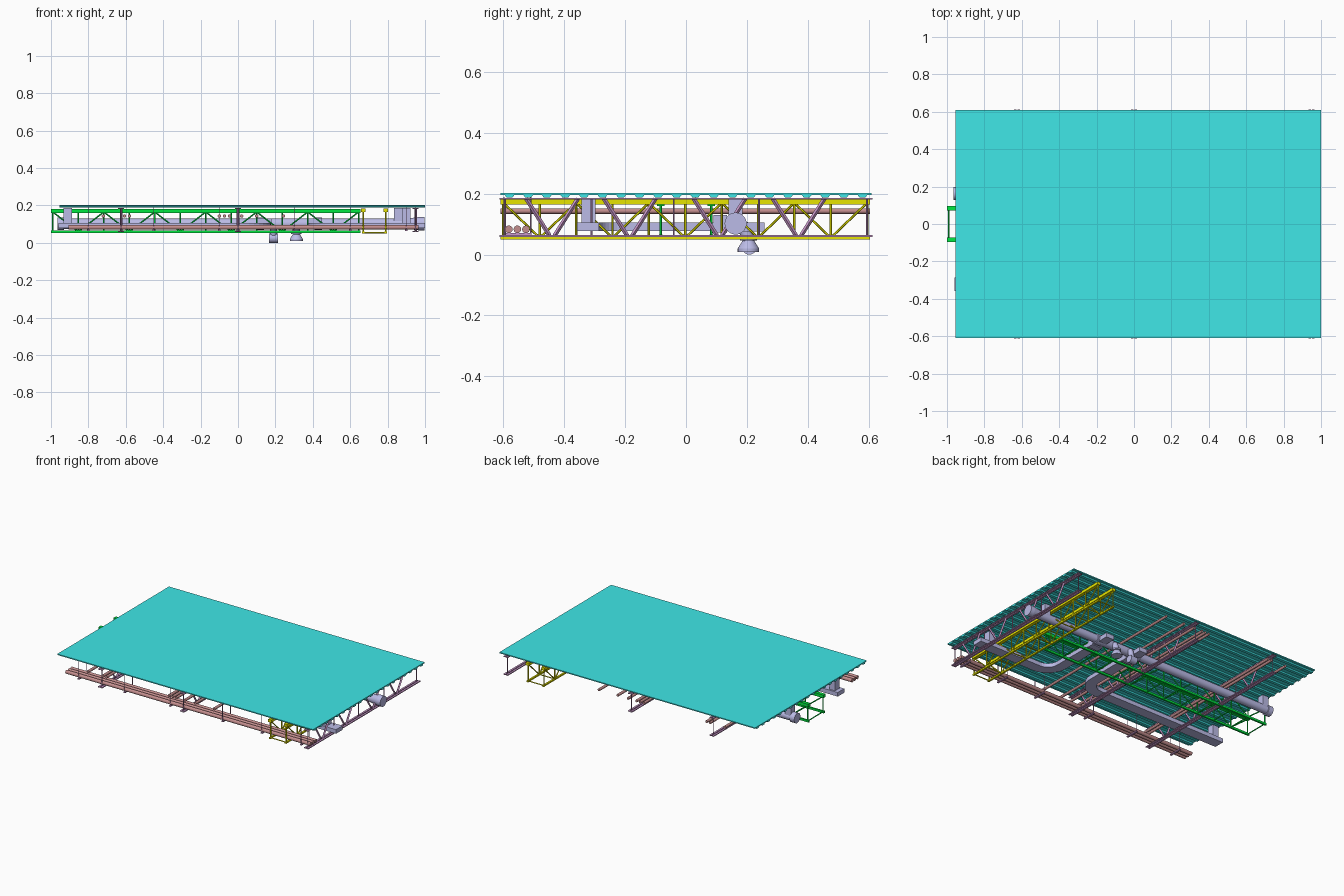
import bpy, bmesh, math
from mathutils import Vector, Matrix

if "Cube" in bpy.data.objects:
    bpy.data.objects.remove(bpy.data.objects["Cube"])

COL = {"deck": (0.05, 0.8, 0.8, 1), "duct": (0.5, 0.5, 0.8, 1), "pipe": (0.55, 0.27, 0.27, 1),
       "joist": (0.6, 0.32, 0.6, 1), "yellow": (0.8, 0.78, 0.0, 1), "green": (0.0, 0.8, 0.05, 1)}
MATS = {}
for k, c in COL.items():
    MATS[k] = bpy.data.materials.new(k + "_paint")
    MATS[k].diffuse_color = c


def finish(bm, name, mat, smooth=False):
    bmesh.ops.recalc_face_normals(bm, faces=bm.faces)
    me = bpy.data.meshes.new(name)
    bm.to_mesh(me)
    bm.free()
    me.materials.append(MATS[mat])
    ob = bpy.data.objects.new(name, me)
    bpy.context.collection.objects.link(ob)
    if smooth:
        bpy.ops.object.select_all(action='DESELECT')
        ob.select_set(True)
        bpy.context.view_layer.objects.active = ob
        bpy.ops.object.shade_smooth_by_angle(angle=math.radians(35))
    return ob


def box(bm, x0, x1, y0, y1, z0, z1):
    m = Matrix.Translation(((x0 + x1) / 2, (y0 + y1) / 2, (z0 + z1) / 2))
    bmesh.ops.create_cube(bm, size=1, matrix=m @ Matrix.Diagonal((x1 - x0, y1 - y0, z1 - z0, 1)))


def rod(bm, a, b, r, r2=None, n=16):
    a, b = Vector(a), Vector(b)
    d = b - a
    m = Matrix.Translation((a + b) / 2) @ d.to_track_quat('Z', 'Y').to_matrix().to_4x4()
    bmesh.ops.create_cone(bm, cap_ends=True, segments=n, radius1=r,
                          radius2=r if r2 is None else r2, depth=d.length, matrix=m)


def sweep(bm, path, w, z0, z1):
    """Rectangular duct swept along a flat path, with mitred corners."""
    pts = [Vector(p) for p in path]
    rings = []
    for i, p in enumerate(pts):
        d0 = (p - pts[max(i - 1, 0)]).normalized()
        d1 = (pts[min(i + 1, len(pts) - 1)] - p).normalized()
        t = (d0 + d1).normalized()
        ref = d0 if d0.length else d1
        n = Vector((-t.y, t.x)) * (w / 2 / max(t.dot(ref), 0.3))
        rings.append([bm.verts.new((p.x + s * n.x, p.y + s * n.y, z))
                      for s, z in ((1, z0), (-1, z0), (-1, z1), (1, z1))])
    for a, b in zip(rings, rings[1:]):
        for k in range(4):
            bm.faces.new((a[k], a[(k + 1) % 4], b[(k + 1) % 4], b[k]))
    bm.faces.new(rings[0])
    bm.faces.new(rings[-1])


# corrugated roof deck: rib profile in y, extruded along x
bm = bmesh.new()
prof = [(-0.61, 0.203), (-0.61, 0.196)]
for i in range(20):
    y = -0.5795 + i * 0.061
    prof += [(y - 0.016, 0.196), (y - 0.010, 0.188), (y + 0.010, 0.188), (y + 0.016, 0.196)]
prof += [(0.61, 0.196), (0.61, 0.203)]
f = bm.faces.new([bm.verts.new((-0.955, y, z)) for y, z in prof])
ext = bmesh.ops.extrude_face_region(bm, geom=[f])
bmesh.ops.translate(bm, vec=(1.955, 0, 0), verts=[v for v in ext["geom"] if isinstance(v, bmesh.types.BMVert)])
finish(bm, "roof_deck", "deck")

# joists: angle chords with W shaped webs
for j, x in enumerate((0.95, 0.0, -0.625)):
    bm = bmesh.new()
    for s in (-1, 1):
        xa, xb = sorted((x + s * 0.003, x + s * 0.016))
        box(bm, xa, xb, -0.613, 0.613, 0.181, 0.186)
        box(bm, xa, xb, -0.613, 0.613, 0.058, 0.064)
    for y in (-0.44, -0.185, 0.11, 0.37):
        for s in (-1, 1):
            rod(bm, (x, y + s * 0.008, 0.062), (x, y + s * 0.085, 0.184), 0.007, n=4)
    for y in (-0.595, -0.31, -0.04, 0.24, 0.595):
        rod(bm, (x, y, 0.06), (x, y, 0.184), 0.003, n=6)
    finish(bm, "joist_%d" % (j + 1), "joist")


def box_truss(name, mat, axis, rows, lo, hi, panels, top, bot):
    """Twin row truss; axis 0 runs along x, axis 1 runs along y."""
    bm = bmesh.new()
    P = (lambda u, v, z: (u, v, z)) if axis == 0 else (lambda u, v, z: (v, u, z))

    def chord(v, hw, z0, z1):
        a, b = P(lo, v - hw, z0), P(hi, v + hw, z1)
        box(bm, a[0], b[0], a[1], b[1], z0, z1)
    for v in rows:
        chord(v, 0.012, *top)
        chord(v, 0.006, *bot)
    step = (hi - lo - 0.02) / panels
    zt, zb = top[0] + 0.005, (bot[0] + bot[1]) / 2
    for i in range(panels + 1):
        u = lo + 0.01 + i * step
        for v in rows:
            rod(bm, P(u, v, zb), P(u, v, zt), 0.004, n=6)
            if i < panels:
                za, zc = (zt, zb) if i % 2 == 0 else (zb, zt)
                rod(bm, P(u, v, za), P(u + step, v, zc), 0.004, n=6)
        rod(bm, P(u, rows[0], zb), P(u, rows[1], zb), 0.004, n=6)
    finish(bm, name, mat)


box_truss("long_truss", "green", 0, (-0.083, 0.083), -1.0, 0.655, 12, (0.16, 0.181), (0.052, 0.066))
box_truss("cross_truss", "yellow", 1, (0.67, 0.79), -0.61, 0.605, 10, (0.165, 0.184), (0.05, 0.06))

# long pipe bundle on the front side, with hangers
bm = bmesh.new()
for y in (-0.582, -0.554, -0.526):
    rod(bm, (-0.905, y, 0.083), (0.965, y, 0.083), 0.0125)
finish(bm, "front_pipe_bundle", "pipe", True)
bm = bmesh.new()
for x in (-0.8, -0.45, -0.1, 0.3, 0.6, 0.9):
    box(bm, x - 0.006, x + 0.006, -0.6, -0.508, 0.064, 0.071)
    for y in (-0.598, -0.51):
        rod(bm, (x, y, 0.066), (x, y, 0.19), 0.002, n=6)
finish(bm, "pipe_hangers", "joist")

# cross pipes
bm = bmesh.new()
for x in (-0.72, -0.607, -0.58, -0.10, -0.072, -0.045, 0.02, 0.10, 0.243):
    rod(bm, (x, -0.61, 0.143), (x, 0.605, 0.143), 0.009, n=12)
finish(bm, "cross_pipes", "pipe", True)

# main round duct with stepped collars
bm = bmesh.new()
Y, Z = 0.163, 0.102
for x0, x1, r0, r1 in ((-0.965, -0.93, 0.034, 0.034), (-0.93, 0.10, 0.027, 0.027),
                       (0.10, 0.14, 0.034, 0.034), (0.14, 0.41, 0.029, 0.029),
                       (0.41, 0.45, 0.034, 0.034), (0.45, 0.90, 0.027, 0.027),
                       (0.90, 0.97, 0.027, 0.036), (0.97, 0.998, 0.036, 0.036)):
    rod(bm, (x0, Y, Z), (x1, Y, Z), r0, r1, 28)
finish(bm, "main_round_duct", "duct", True)

# flat branch ducts: run along x, curve, then join the main duct
for name, xe, xt, s in (("right_branch_duct", 1.0, 0.41, 1), ("left_branch_duct", -0.96, 0.14, -1)):
    bm = bmesh.new()
    R = 0.11
    path = [(xe, -0.322)]
    for i in range(9):
        a = i / 8 * math.pi / 2
        path.append((xt + s * R * (1 - math.sin(a)), -0.322 + R * (1 - math.cos(a))))
    path.append((xt, 0.15))
    sweep(bm, path, 0.072, 0.078, 0.106)
    # joint box at the main duct, and end collar
    box(bm, xt - 0.04, xt + 0.04, 0.09, 0.135, 0.072, 0.13)
    box(bm, xt - 0.03, xt + 0.03, 0.18, 0.258, 0.076, 0.106)
    finish(bm, name, "duct")

# vertical risers up to the deck
bm = bmesh.new()
for x, y in ((-0.91, Y), (-0.91, -0.32), (0.855, Y), (0.90, -0.32)):
    box(bm, x - 0.022, x + 0.022, y - 0.023, y + 0.023, 0.1, 0.186)
finish(bm, "duct_risers", "duct")

# fan drum and flared outlet hanging below the main duct
bm = bmesh.new()
rod(bm, (0.165, 0.208, 0.025), (0.215, 0.208, 0.025), 0.025, n=24)
rod(bm, (0.19, 0.205, 0.04), (0.19, 0.19, 0.10), 0.018, n=16)
finish(bm, "fan_drum", "duct", True)
bm = bmesh.new()
rod(bm, (0.312, 0.205, 0.009), (0.312, 0.205, 0.02), 0.035, n=24)
rod(bm, (0.312, 0.205, 0.02), (0.312, 0.205, 0.046), 0.035, 0.019, 24)
rod(bm, (0.312, 0.205, 0.046), (0.312, 0.205, 0.056), 0.028, n=24)
rod(bm, (0.312, 0.205, 0.05), (0.312, 0.185, 0.1), 0.02, n=16)
finish(bm, "flared_outlet", "duct", True)

for m in bpy.data.materials:
    if m.users and not m.is_grease_pencil:
        m.use_nodes = True
        m.node_tree.nodes["Principled BSDF"].inputs["Base Color"].default_value = m.diffuse_color
